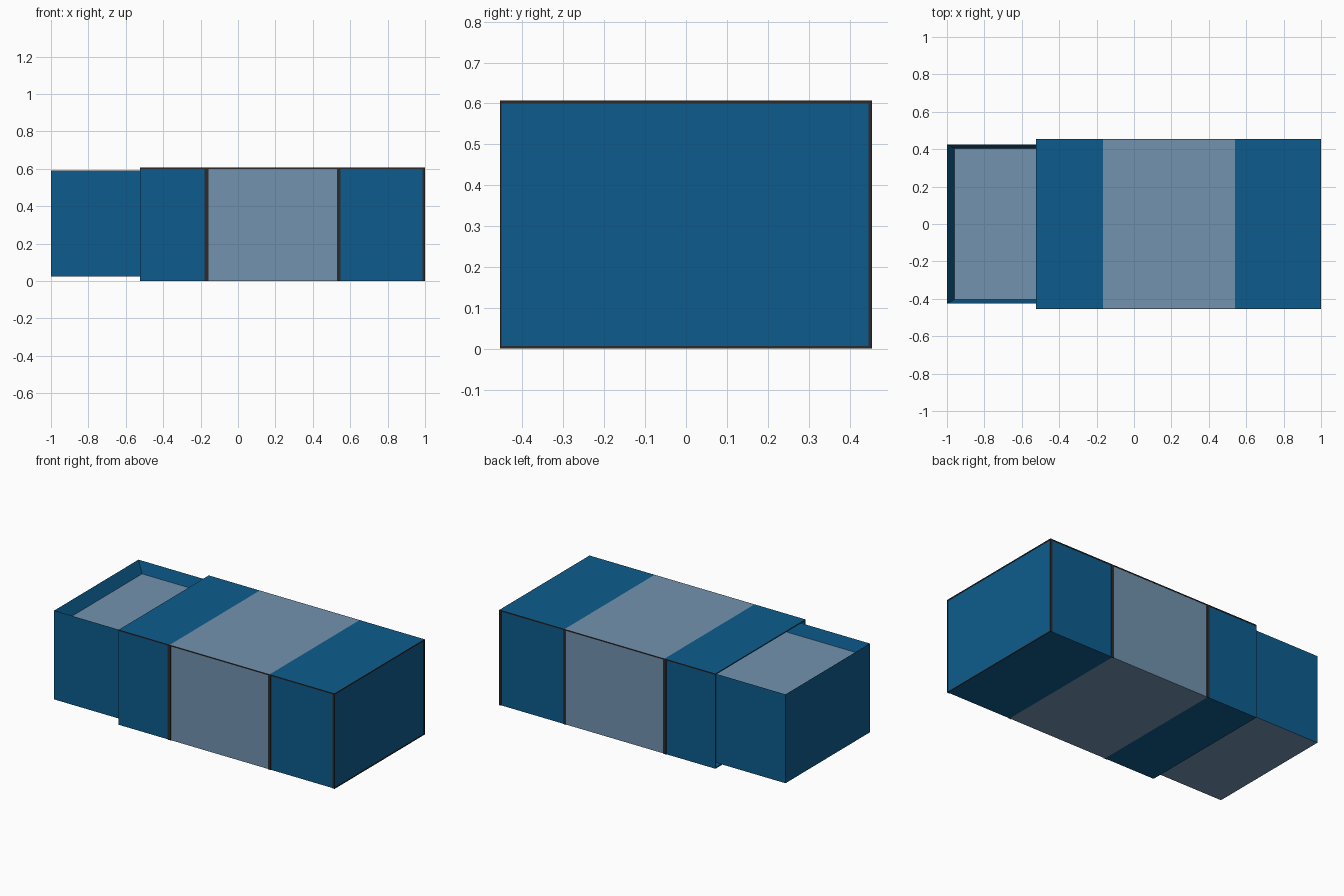
import bpy, bmesh

if "Cube" in bpy.data.objects:
    bpy.data.objects.remove(bpy.data.objects["Cube"])


def material(name, rgb):
    m = bpy.data.materials.new(name)
    m.diffuse_color = (*rgb, 1)
    m.use_nodes = True
    m.node_tree.nodes["Principled BSDF"].inputs["Base Color"].default_value = m.diffuse_color
    return m


BLUE = material("box blue", (0.004, 0.108, 0.270))
PALE = material("pale slate", (0.168, 0.292, 0.430))
DARK = material("charcoal", (0.027, 0.023, 0.025))


def finish(bm, name, mats):
    bmesh.ops.recalc_face_normals(bm, faces=bm.faces[:])
    me = bpy.data.meshes.new(name)
    bm.to_mesh(me)
    bm.free()
    ob = bpy.data.objects.new(name, me)
    bpy.context.collection.objects.link(ob)
    for m in mats:
        me.materials.append(m)
    return ob


def ring(bm, pts):
    return [bm.verts.new(p) for p in pts]


def bridge(bm, a, b):
    return [bm.faces.new((a[i], a[(i + 1) % 4], b[(i + 1) % 4], b[i])) for i in range(4)]


def box(name, x0, x1, y0, y1, z0, z1, mat):
    bm = bmesh.new()
    a = ring(bm, [(x0, y0, z0), (x1, y0, z0), (x1, y1, z0), (x0, y1, z0)])
    b = ring(bm, [(x0, y0, z1), (x1, y0, z1), (x1, y1, z1), (x0, y1, z1)])
    bridge(bm, a, b)
    bm.faces.new(a)
    bm.faces.new(b)
    return finish(bm, name, [mat])


# Outer sleeve: open at the left, closed at the right, pale band in the middle
W, H = 0.453, 0.607
bm = bmesh.new()
rings = [ring(bm, [(x, -W, 0.001), (x, W, 0.001), (x, W, H), (x, -W, H)])
         for x in (-0.525, -0.165, 0.54, 0.998)]
for i in range(3):
    for f in bridge(bm, rings[i], rings[i + 1]):
        f.material_index = 1 if i == 1 else 0
bm.faces.new(rings[-1])
sleeve = finish(bm, "sleeve", [BLUE, PALE])
shell = sleeve.modifiers.new("wall", "SOLIDIFY")
shell.thickness = 0.01
shell.offset = -1

# Dark trim on the front and back of the sleeve
for side, s in (("front", -1), ("back", 1)):
    y0, y1 = sorted((s * (W - 0.002), s * (W + 0.002)))
    for part, a, b in (("left", -0.178, -0.157), ("middle", 0.529, 0.549), ("end", 0.986, 1.0)):
        box(f"{side}_{part}_strip", a, b, y0, y1, 0.0, H, DARK)
    box(f"{side}_top_trim", -0.525, 1.0, y0, y1, H - 0.007, H, DARK)

# Dark trim on the closed end
box("end_top_trim", 0.996, 1.0, -W, W, H - 0.007, H, DARK)
box("end_bottom_trim", 0.996, 1.0, -W, W, 0.0, 0.006, DARK)
box("end_back_trim", 0.996, 1.0, W - 0.006, W, 0.0, H, DARK)

# Drawer with a shallow tray, sloping inner walls and a pale floor
bm = bmesh.new()


def level(x0, x1, y, z):
    return ring(bm, [(x0, -y, z), (x1, -y, z), (x1, y, z), (x0, y, z)])


bottom = level(-1.0, 0.5, 0.425, 0.025)
rim = level(-1.0, 0.5, 0.425, 0.592)
floor = level(-0.96, 0.46, 0.404, 0.52)
bridge(bm, bottom, rim)
bridge(bm, rim, floor)
bm.faces.new(bottom).material_index = 1
bm.faces.new(floor).material_index = 1
finish(bm, "drawer", [BLUE, PALE])
